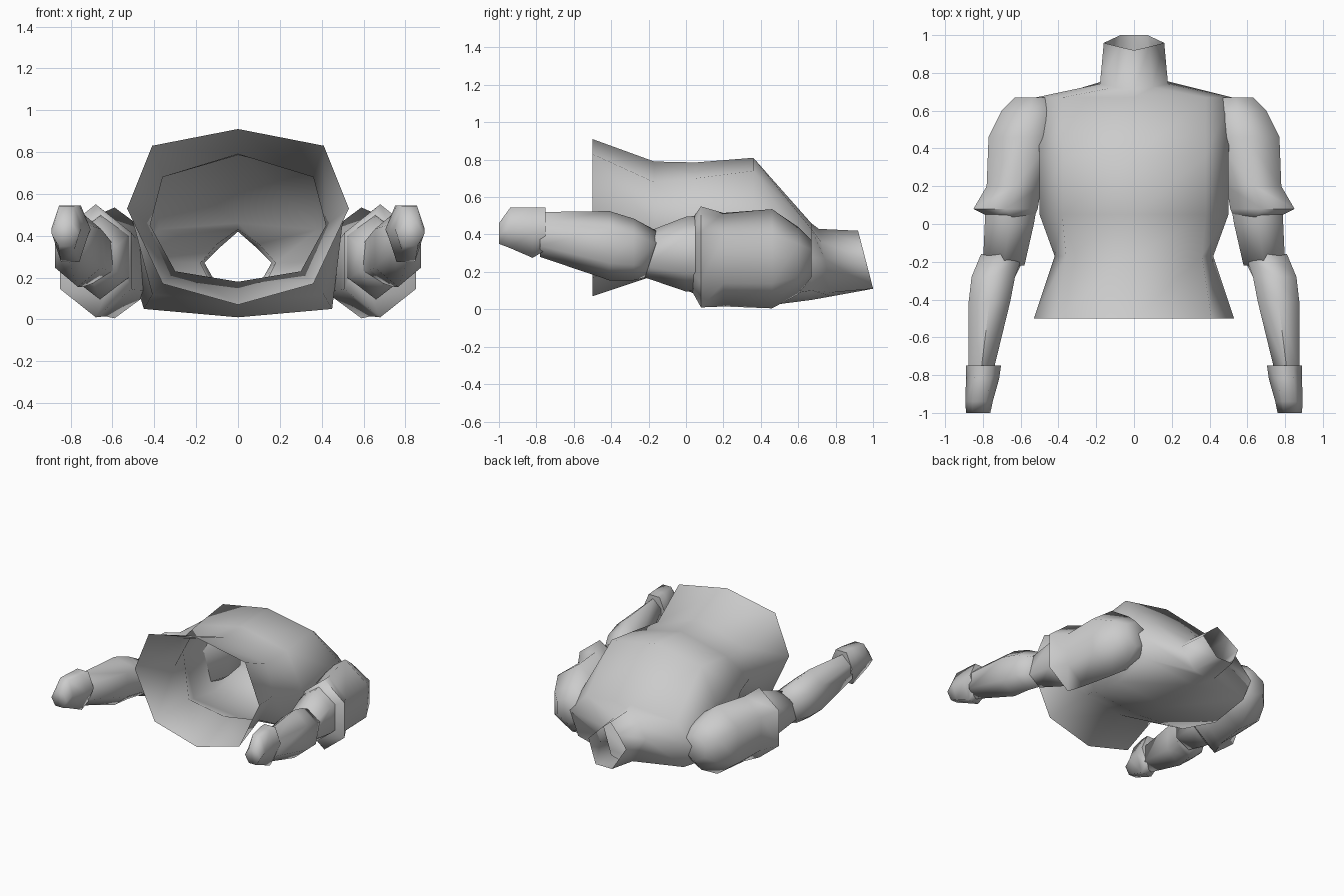
import bpy, bmesh, math
from mathutils import Vector

cube = bpy.data.objects.get("Cube")
if cube:
    bpy.data.objects.remove(cube)

grey = bpy.data.materials.new("plain_grey")
grey.use_nodes = True
COLOR = (0.6, 0.6, 0.6, 1)
grey.diffuse_color = COLOR
grey.node_tree.nodes["Principled BSDF"].inputs["Base Color"].default_value = COLOR


def loft(name, rings, capped):
    """Skin a list of closed rings, optionally closing both ends."""
    bm = bmesh.new()
    rows = [[bm.verts.new(p) for p in ring] for ring in rings]
    n = len(rows[0])
    for a, b in zip(rows, rows[1:]):
        for i in range(n):
            j = (i + 1) % n
            bm.faces.new((a[i], a[j], b[j], b[i]))
    if capped:
        bm.faces.new(rows[0])
        bm.faces.new(rows[-1])
    bmesh.ops.recalc_face_normals(bm, faces=bm.faces)
    mesh = bpy.data.meshes.new(name)
    bm.to_mesh(mesh)
    bm.free()
    mesh.materials.append(grey)
    obj = bpy.data.objects.new(name, mesh)
    bpy.context.collection.objects.link(obj)
    bpy.ops.object.select_all(action='DESELECT')
    obj.select_set(True)
    bpy.context.view_layer.objects.active = obj
    bpy.ops.object.shade_smooth_by_angle(angle=math.radians(80))


def body_ring(y, half, lean=0):
    """Mirror a half outline (x, z), top to bottom; lean pushes low points along y."""
    top = half[0][1]
    pts = [Vector((x, y + lean * (top - z), z)) for x, z in half]
    return pts + [Vector((-p.x, p.y, p.z)) for p in reversed(pts[1:-1])]


def limb_ring(side, flat_top, y, cx, cz, rx, rz, lean=0):
    """Hexagon filling the given half sizes, with a flat or a ridged top."""
    ring = []
    fit = math.cos(math.pi / 6)
    for i in range(6):
        a = math.pi / 3 * (i + (0.5 if flat_top else 0))
        dx = math.sin(a) / (1 if flat_top else fit)
        dz = math.cos(a) / (fit if flat_top else 1)
        ring.append(Vector((side * (cx + rx * dx), y + lean * dz, cz + rz * dz)))
    return ring


# Torso: flared open hem, waist, chest, shoulders and open neck
loft("torso", [
    body_ring(-0.5, [(0, .91), (.41, .83), (.53, .53), (.36, .17), (0, .07)]),
    body_ring(-0.17, [(0, .79), (.36, .68), (.42, .45), (.3, .23), (0, .18)]),
    body_ring(0.05, [(0, .785), (.38, .7), (.5, .46), (.41, .12), (0, .08)]),
    body_ring(0.36, [(0, .81), (.38, .74), (.5, .5), (.45, .05), (0, .01)]),
    body_ring(0.67, [(0, .46), (.38, .43), (.52, .28), (.45, .1), (0, .05)]),
    body_ring(0.71, [(0, .43), (.1, .36), (.18, .27), (.09, .09), (0, .07)], 0.2),
    body_ring(0.92, [(0, .42), (.08, .35), (.16, .27), (.07, .11), (0, .11)], 0.26),
], False)

# Arm parts: flat top, then rings of y, centre x, centre z, half width, half height, lean
ARM = {
    "sleeve": (False, [(.67, .54, .27, .09, .1), (.6, .55, .26, .15, .18),
                       (.46, .59, .27, .18, .265), (.2, .635, .265, .145, .25),
                       (.08, .68, .28, .17, .27), (.03, .64, .29, .11, .19)]),
    "elbow": (False, [(.06, .655, .3, .135, .2), (0, .66, .295, .13, .2),
                      (-.22, .69, .29, .11, .12)]),
    "forearm": (False, [(-.18, .7, .29, .11, .12, .04), (-.28, .745, .32, .115, .165),
                        (-.41, .765, .34, .11, .185), (-.78, .81, .4, .065, .12)]),
    "hand": (True, [(-.75, .797, .43, .093, .113), (-.82, .802, .41, .088, .135),
                    (-.94, .82, .435, .072, .108), (-1, .825, .405, .065, .055)]),
}
for side, label in ((1, "left"), (-1, "right")):
    for part, (flat_top, rings) in ARM.items():
        loft(f"{label}_{part}", [limb_ring(side, flat_top, *r) for r in rings], True)
